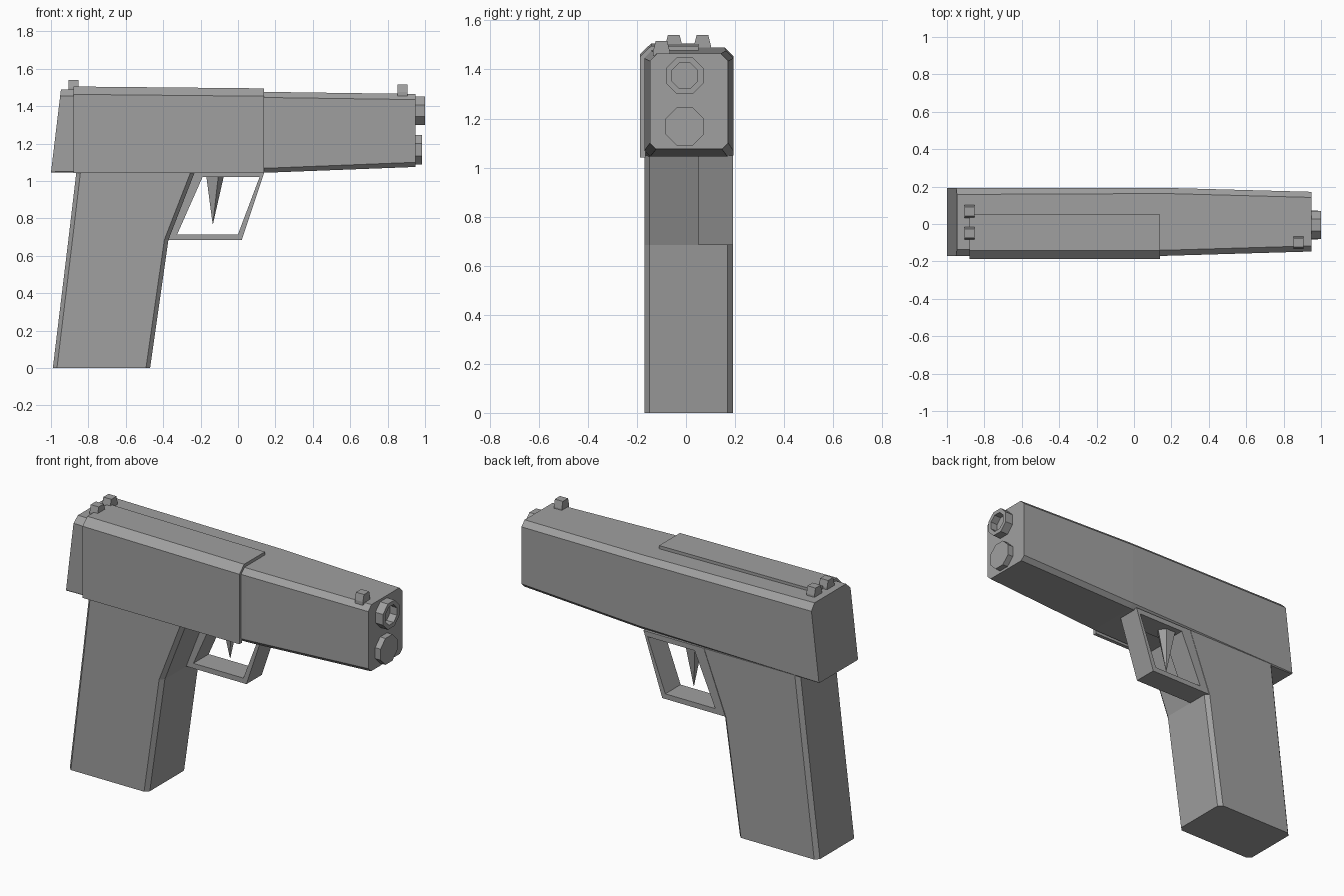
import bpy, bmesh, math

cube = bpy.data.objects.get("Cube")
if cube:
    bpy.data.objects.remove(cube, do_unlink=True)

grey = bpy.data.materials.new("mid grey")
grey.use_nodes = True
grey.diffuse_color = (0.35, 0.35, 0.35, 1)
grey.node_tree.nodes["Principled BSDF"].inputs["Base Color"].default_value = (0.35, 0.35, 0.35, 1)


def loft(name, rings, cyclic=False):
    """Skin a list of equal-length point rings; cap the ends unless cyclic."""
    bm = bmesh.new()
    rows = [[bm.verts.new(p) for p in ring] for ring in rings]
    n = len(rows[0])
    pairs = list(zip(rows, rows[1:]))
    if cyclic:
        pairs.append((rows[-1], rows[0]))
    else:
        bm.faces.new(rows[0])
        bm.faces.new(rows[-1])
    for a, b in pairs:
        for i in range(n):
            j = (i + 1) % n
            bm.faces.new((a[i], a[j], b[j], b[i]))
    bmesh.ops.recalc_face_normals(bm, faces=bm.faces)
    mesh = bpy.data.meshes.new(name)
    bm.to_mesh(mesh)
    bm.free()
    mesh.materials.append(grey)
    obj = bpy.data.objects.new(name, mesh)
    bpy.context.collection.objects.link(obj)
    return obj


def chamfered(a0, a1, b0, b1, low, high):
    """Octagonal outline of a rectangle with cut corners."""
    return [(a0 + low, b0), (a1 - low, b0), (a1, b0 + low), (a1, b1 - high),
            (a1 - high, b1), (a0 + high, b1), (a0, b1 - high), (a0, b0 + low)]


def octagon(x, r, z):
    return [(x, r * math.cos(a) - 0.005, z + r * math.sin(a))
            for a in (math.pi * (i + 0.5) / 4 for i in range(8))]


# Upper body, with a slanted rear and a tapered front
rear = [(-1 + 0.12 * (z - 1.045), y, z)
        for y, z in chamfered(-0.17, 0.193, 1.045, 1.49, 0.004, 0.035)]
middle = [(0.17, y, z) for y, z in chamfered(-0.17, 0.193, 1.045, 1.476, 0.024, 0.03)]
nose = [(0.95, y, z) for y, z in chamfered(-0.147, 0.172, 1.075, 1.465, 0.025, 0.03)]
loft("upper_body", [rear, middle, nose])


# Raised cover wrapped over the right side and part of the top
def cover_ring(x, top):
    return [(x, y, z) for y, z in (
        (0.05, top), (-0.143, top), (-0.187, top - 0.042), (-0.187, 1.042),
        (-0.165, 1.042), (-0.165, top - 0.055), (-0.13, top - 0.03), (0.05, top - 0.03))]


loft("side_cover", [cover_ring(-0.88, 1.505), cover_ring(0.14, 1.495)])

# Grip, bent forward at the top
loft("grip", [[(x, y, z) for x, y in chamfered(back, front, -0.17, 0.192, 0.022, 0.022)]
              for back, front, z in ((-0.99, -0.47, 0), (-0.907, -0.372, 0.685),
                                     (-0.864, -0.23, 1.05))])

# Trigger guard: a closed frame around an opening
outer = [(-0.39, 0.685), (0.02, 0.685), (0.142, 1.05), (-0.25, 1.05)]
inner = [(-0.325, 0.715), (0, 0.715), (0.115, 1.02), (-0.19, 1.02)]
loft("trigger_guard", [[(x, y, z) for x, z in loop] for loop, y in (
    (outer, 0.05), (outer, 0.192), (inner, 0.192), (inner, 0.05))], cyclic=True)

# Tapered trigger
base = [(-0.17, 0.08), (-0.105, 0.08), (-0.075, 0.12), (-0.105, 0.16), (-0.17, 0.16)]
loft("trigger", [[(x, y, 1.03) for x, y in base],
                 [(-0.135 + 0.02 * (x + 0.135), 0.12 + 0.02 * (y - 0.12), 0.77) for x, y in base]])


# Sight blocks, narrower at the top
def sight(name, x, y, z):
    def square(r, height):
        return [(x + sx * 0.026, y + sy * r, height)
                for sx, sy in ((-1, -1), (1, -1), (1, 1), (-1, 1))]
    loft(name, [square(0.034, z - 0.06), square(0.034, z - 0.04), square(0.024, z)])


sight("rear_sight_right", -0.88, -0.05, 1.54)
sight("rear_sight_left", -0.88, 0.067, 1.54)
sight("front_sight", 0.88, -0.1, 1.515)

# Hollow muzzle and the solid rod end below it
loft("muzzle", [octagon(x, r, 1.375) for x, r in (
    (0.94, 0.082), (1, 0.082), (1, 0.057), (0.955, 0.057))])
loft("lower_rod", [octagon(x, 0.084, 1.167) for x in (0.94, 0.985)])
